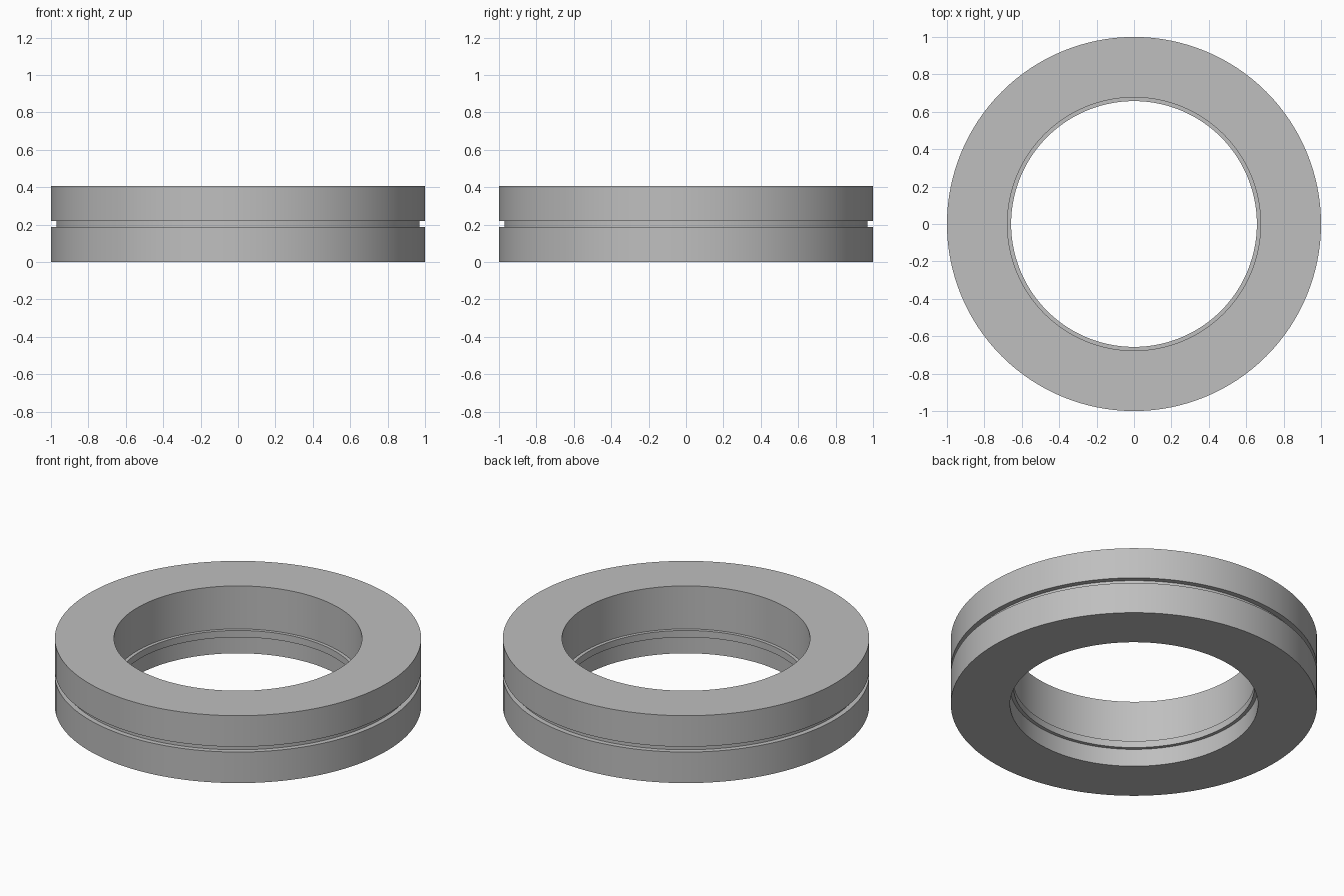
import bpy
import bmesh
import math
from mathutils import Matrix

if "Cube" in bpy.data.objects:
    bpy.data.objects.remove(bpy.data.objects["Cube"], do_unlink=True)

SEGMENTS = 128
HEIGHT = 0.406
OUTER, GROOVE = 1.0, 0.97      # outer wall and groove floor radii
BORE, LIP = 0.677, 0.657       # bore wall and inner lip radii
GROOVE_LOW, GROOVE_HIGH = 0.187, 0.219
LIP_LOW, LIP_HIGH = 0.106, 0.147

steel = bpy.data.materials.new("plain grey")
steel.use_nodes = True
grey = (0.52, 0.52, 0.52, 1.0)
steel.diffuse_color = grey
steel.node_tree.nodes["Principled BSDF"].inputs["Base Color"].default_value = grey


def lathe(name, profile):
    """Revolve a closed (radius, height) profile around the z axis."""
    bm = bmesh.new()
    rings = []
    for i in range(SEGMENTS):
        turn = Matrix.Rotation(2 * math.pi * i / SEGMENTS, 3, "Z")
        rings.append([bm.verts.new(turn @ Matrix.Identity(3).col[0] * r
                                   + Matrix.Identity(3).col[2] * z)
                      for r, z in profile])
    count = len(profile)
    for i, ring in enumerate(rings):
        after = rings[(i + 1) % SEGMENTS]
        for j in range(count):
            k = (j + 1) % count
            bm.faces.new((ring[j], after[j], after[k], ring[k]))
    bmesh.ops.recalc_face_normals(bm, faces=bm.faces)
    mesh = bpy.data.meshes.new(name)
    bm.to_mesh(mesh)
    bm.free()
    mesh.materials.append(steel)
    obj = bpy.data.objects.new(name, mesh)
    bpy.context.collection.objects.link(obj)
    bpy.ops.object.select_all(action="DESELECT")
    obj.select_set(True)
    bpy.context.view_layer.objects.active = obj
    bpy.ops.object.shade_smooth_by_angle(angle=math.radians(30))
    return obj


# Flat ring with a groove around the outside and a lip inside the bore
lathe("grooved_ring", [
    (OUTER, 0), (OUTER, GROOVE_LOW), (GROOVE, GROOVE_LOW),
    (GROOVE, GROOVE_HIGH), (OUTER, GROOVE_HIGH), (OUTER, HEIGHT),
    (BORE, HEIGHT), (BORE, LIP_HIGH), (LIP, LIP_HIGH),
    (LIP, LIP_LOW), (BORE, LIP_LOW), (BORE, 0),
])
